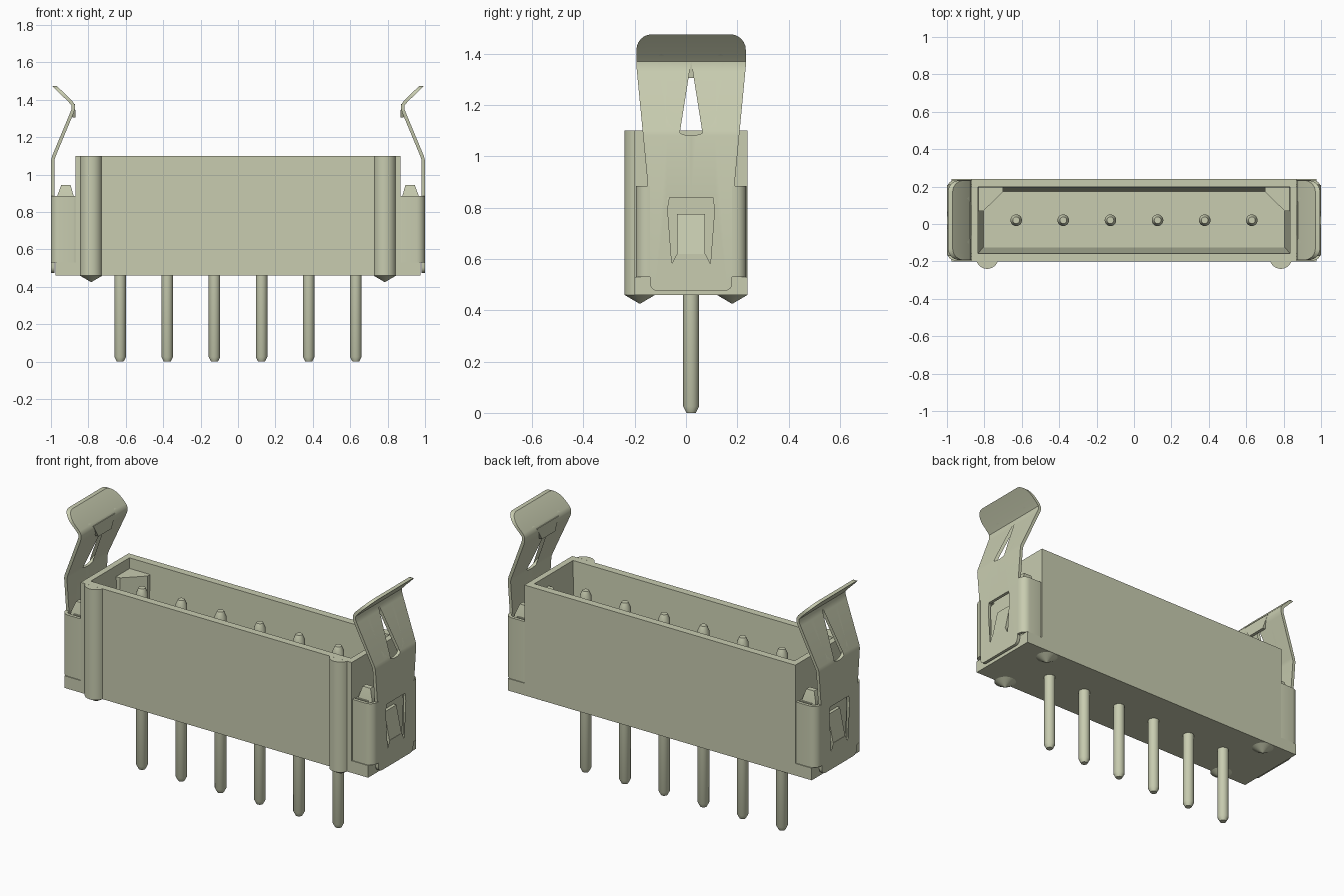
import bpy, bmesh, math

cube = bpy.data.objects.get("Cube")
if cube:
    bpy.data.objects.remove(cube, do_unlink=True)

COLOUR = (0.578, 0.604, 0.434, 1)
mat = bpy.data.materials.new("pale khaki")
mat.use_nodes = True
mat.diffuse_color = COLOUR
mat.node_tree.nodes["Principled BSDF"].inputs["Base Color"].default_value = COLOUR

YC = 0.02           # centre line of pins and clips
Z0, Z1 = 0.46, 1.10  # bottom and top of the housing


def finish(name, bm):
    bmesh.ops.recalc_face_normals(bm, faces=bm.faces)
    me = bpy.data.meshes.new(name)
    bm.to_mesh(me)
    bm.free()
    me.materials.append(mat)
    ob = bpy.data.objects.new(name, me)
    bpy.context.collection.objects.link(ob)
    bpy.ops.object.select_all(action='DESELECT')
    ob.select_set(True)
    bpy.context.view_layer.objects.active = ob
    bpy.ops.object.shade_smooth_by_angle(angle=math.radians(30))


def loft(name, rings):
    """Join equal-length rings of points and cap both ends."""
    bm = bmesh.new()
    vs = [[bm.verts.new(p) for p in r] for r in rings]
    n = len(vs[0])
    for a, b in zip(vs, vs[1:]):
        for i in range(n):
            j = (i + 1) % n
            bm.faces.new((a[i], a[j], b[j], b[i]))
    bm.faces.new(vs[0][::-1])
    bm.faces.new(vs[-1])
    finish(name, bm)


def rect(x0, x1, y0, y1, z):
    return [(x0, y0, z), (x1, y0, z), (x1, y1, z), (x0, y1, z)]


def box(name, x0, x1, y0, y1, z0, z1):
    loft(name, [rect(x0, x1, y0, y1, z0), rect(x0, x1, y0, y1, z1)])


def turned(name, x, y, profile, n=24):
    """Round part from (radius, z) pairs."""
    loft(name, [[(x + r * math.cos(2 * math.pi * i / n),
                  y + r * math.sin(2 * math.pi * i / n), z)
                 for i in range(n)] for r, z in profile])


def prism(name, pts, z0, z1):
    loft(name, [[(x, y, z) for x, y in pts] for z in (z0, z1)])


def arc(cx, cy, r, a0, a1, n=6):
    return [(cx + r * math.cos(math.radians(a0 + (a1 - a0) * i / n)),
             cy + r * math.sin(math.radians(a0 + (a1 - a0) * i / n)))
            for i in range(n + 1)]


# Housing: open box with drafted cavity walls
loft("housing", [rect(-0.87, 0.87, -0.20, 0.24, Z0),
                 rect(-0.87, 0.87, -0.20, 0.24, Z1),
                 rect(-0.835, 0.835, -0.157, 0.197, Z1),
                 rect(-0.805, 0.805, -0.125, 0.175, 0.56)])

# Contact pins with tapered tips
for i in range(6):
    turned(f"pin_{i + 1}", -0.63 + 0.252 * i, YC,
           [(0.018, 0), (0.031, 0.025), (0.031, 1.02), (0.018, 1.05)], 20)

# Clip bend: height, sheet centre x and half thickness measured along x
BEND = [(0.46, 0.99, 0.009), (1.08, 0.99, 0.009), (1.10, 0.984, 0.0097),
        (1.33, 0.888, 0.0097), (1.35, 0.881, 0.009), (1.37, 0.881, 0.009),
        (1.39, 0.895, 0.0125), (1.48, 0.987, 0.0125)]


def bend(z):
    for (za, xa, ta), (zb, xb, tb) in zip(BEND, BEND[1:]):
        if z <= zb:
            f = (z - za) / (zb - za)
            return xa + (xb - xa) * f, ta + (tb - ta) * f
    return BEND[-1][1:]


# Half outline of the clip sheet as (distance from centre line, z)
HALF = ([(0, 0.475)] + arc(0.13, 0.505, 0.03, -90, 0, 4) + [(0.16, 0.53), (0.17, 0.53),
        (0.17, 0.90), (0.213, 1.35)] + arc(0.153, 1.415, 0.06, 0, 90)
        + [(0, 1.475), (0, 1.37), (0.095, 1.37), (0.106, 1.393), (0.116, 1.398),
           (0.126, 1.393), (0.13, 1.37)]
        + arc(0, 1.18, 0.1, 0, -90, 8)
        + [(0, 0.84), (0.095, 0.84)] + arc(0.075, 0.60, 0.02, 0, -180, 6)
        + [(0.055, 0.62), (0, 0.62)])


def clip_sheet(name, s):
    """Flat outline, cut at the bend heights, thickened, then bent."""
    bm = bmesh.new()
    for k in (-1, 1):
        bm.faces.new([bm.verts.new((0, YC + k * y, z)) for y, z in HALF])
    bmesh.ops.triangulate(bm, faces=bm.faces)
    for z, _, _ in BEND[1:-1]:
        bmesh.ops.bisect_plane(bm, geom=bm.verts[:] + bm.edges[:] + bm.faces[:],
                               dist=1e-5, plane_co=(0, 0, z), plane_no=(0, 0, 1))
    bmesh.ops.remove_doubles(bm, verts=bm.verts, dist=1e-4)
    bmesh.ops.recalc_face_normals(bm, faces=bm.faces)
    new = bmesh.ops.extrude_face_region(bm, geom=bm.faces[:], use_keep_orig=True)["geom"]
    outer = {v for v in new if isinstance(v, bmesh.types.BMVert)}
    for v in bm.verts:
        x, t = bend(v.co.z)
        v.co.x = s * (x + (t if v in outer else -t))
    finish(name, bm)


def plate(name, s, xa, ya, za, xb, yb, zb):
    """Thin trapezoid centred on the clip, from height za to zb."""
    t = 0.009
    loft(name, [rect(s * (xa - t), s * (xa + t), YC - ya, YC + ya, za),
                rect(s * (xb - t), s * (xb + t), YC - yb, YC + yb, zb)])


for s, side in ((1, "left"), (-1, "right")):
    # Base ledge and clip seat
    box(side + "_base_ledge", *sorted((s * 0.86, s * 0.975)), -0.20, 0.24, Z0, 0.53)
    box(side + "_clip_seat", *sorted((s * 0.86, s * 0.945)), -0.16, 0.20, 0.52, 0.88)
    for k, where in ((-1, "front"), (1, "back")):
        # Retaining bump
        y = YC + k * 0.14
        loft(f"{side}_{where}_bump",
             [rect(s * 0.875, s * 0.97, y - 0.035, y + 0.035, 0.86),
              rect(s * 0.88, s * 0.965, y - 0.03, y + 0.03, 0.89),
              rect(s * 0.895, s * 0.945, y - 0.015, y + 0.015, 0.945)])

        # Wrapped clip flange: rounded corner and inward curl
        outer = [(1.0, 0.16)] + arc(0.955, 0.17, 0.045, 0, 90) + arc(0.88, 0.185, 0.03, 90, 180)
        inner = arc(0.88, 0.185, 0.012, 180, 90) + arc(0.955, 0.17, 0.027, 90, 0) + [(0.982, 0.16)]
        prism(f"{side}_{where}_clip_flange",
              [(s * x, YC + k * y) for x, y in outer + inner], 0.53, 0.885)

        # Pointed standoff underneath
        turned(f"{side}_{where}_standoff", s * 0.785, k * 0.18,
               [(0.06, Z0 + 0.01), (0.06, Z0), (0.004, 0.427)])

    # Rounded rib on the front
    prism(side + "_front_rib", arc(s * 0.785, -0.18, 0.06, -160, -20, 12), Z0, Z1)
    # Chamfered cavity corner
    prism(side + "_corner_fill", [(s * 0.84, 0.07), (s * 0.805, 0.07), (s * 0.70, 0.172),
                                  (s * 0.70, 0.20), (s * 0.84, 0.20)], 0.55, 1.04)

    # Spring clip with hanging hook tab and pressed-in locking tongue
    clip_sheet(side + "_clip", s)
    plate(side + "_hook_tab", s, 0.877, 0.06, 1.305, 0.881, 0.10, 1.378)
    plate(side + "_locking_tongue", s, 0.99, 0.055, 0.61, 0.955, 0.055, 0.775)
